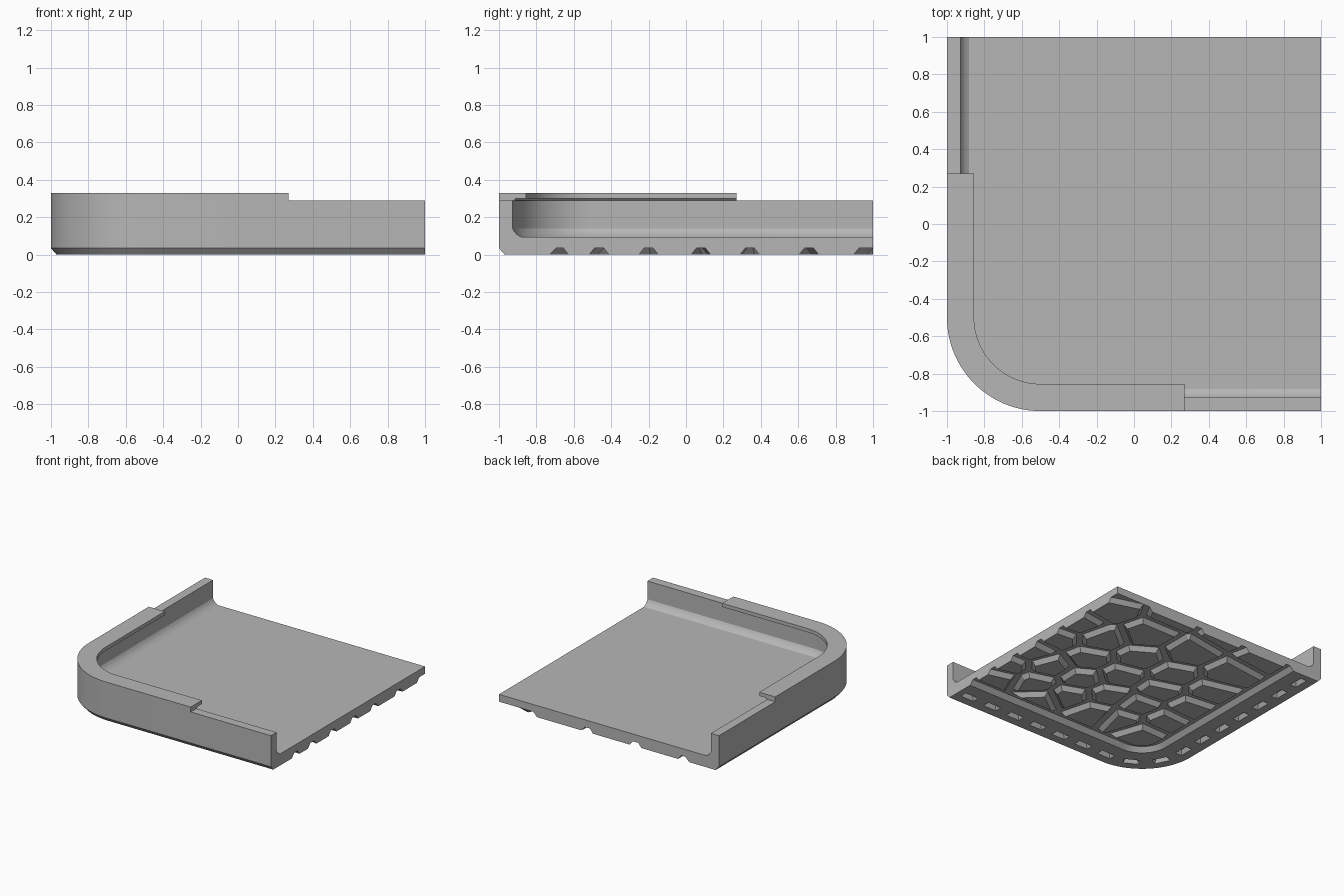
import bpy, bmesh, math
from mathutils import Vector

if "Cube" in bpy.data.objects:
    bpy.data.objects.remove(bpy.data.objects["Cube"])

grey = bpy.data.materials.new("plain_grey")
grey.diffuse_color = (0.47, 0.47, 0.47, 1)
grey.use_nodes = True
grey.node_tree.nodes["Principled BSDF"].inputs["Base Color"].default_value = grey.diffuse_color


def make_object(name, bm):
    bmesh.ops.recalc_face_normals(bm, faces=bm.faces)
    mesh = bpy.data.meshes.new(name)
    bm.to_mesh(mesh)
    bm.free()
    mesh.materials.append(grey)
    obj = bpy.data.objects.new(name, mesh)
    bpy.context.collection.objects.link(obj)
    return obj


def activate(obj):
    bpy.ops.object.select_all(action='DESELECT')
    obj.select_set(True)
    bpy.context.view_layer.objects.active = obj


def edge_path(end):
    """Outer edge from the front's right end, round the corner, to the left's back end."""
    steps = 28
    path = [(Vector((end, -1)), Vector((0, 1)))]
    for i in range(steps + 1):
        a = math.pi / 2 * i / steps
        inward = Vector((math.sin(a), math.cos(a)))
        path.append((Vector((-0.5, -0.5)) - inward * 0.5, inward))
    path.append((Vector((-1, end)), Vector((1, 0))))
    return path


def sweep(bm, path, profile, closed):
    """Profile points are (distance inward from the edge, height)."""
    rings = [[bm.verts.new((*(p + n * u), z)) for u, z in profile] for p, n in path]
    m = len(profile)
    for a, b in zip(rings, rings[1:]):
        for j in range(m if closed else m - 1):
            k = (j + 1) % m
            bm.faces.new((a[j], a[k], b[k], b[j]))
    return rings


# Tray body: wall, floor fillet and underside rim in one sweep, closed by the floor slab
bm = bmesh.new()
profile = [(0.305, 0.035), (0.27, 0), (0.03, 0), (0, 0.035), (0, 0.29), (0.073, 0.29),
           (0.073, 0.14), (0.082, 0.124), (0.096, 0.108), (0.118, 0.095)]
rings = sweep(bm, edge_path(1), profile, False)
top = bm.verts.new((1, 1, 0.095))
bottom = bm.verts.new((1, 1, 0.035))
bm.faces.new([r[-1] for r in rings] + [top])
bm.faces.new([r[0] for r in rings] + [bottom])
for ring in (rings[0], rings[-1]):
    bm.faces.new(ring + [top, bottom])
body = make_object("tray_body", bm)

# Tapered slots cut in the rim underside, evenly spaced along the edge
bm = bmesh.new()
inset, count = 0.13, 16
radius = 0.5 - inset
arc = radius * math.pi / 2
total = 3.0 + arc
for i in range(count):
    s = total * (i + 0.5) / count
    if s < 1.5:
        centre, a = Vector((1 - s, -1 + inset)), 0
    elif s < 1.5 + arc:
        a = (s - 1.5) / radius
        centre = Vector((-0.5 - radius * math.sin(a), -0.5 - radius * math.cos(a)))
    else:
        centre, a = Vector((-1 + inset, -0.5 + s - 1.5 - arc)), math.pi / 2
    inward = Vector((math.sin(a), math.cos(a)))
    along = Vector((-math.cos(a), math.sin(a)))
    corners = []
    for z, half_l, half_w in ((-0.01, 0.068, 0.034), (0.035, 0.04, 0.012)):
        for su, sv in ((1, 1), (1, -1), (-1, -1), (-1, 1)):
            corners.append(bm.verts.new((*(centre + along * su * half_l + inward * sv * half_w), z)))
    bmesh.ops.convex_hull(bm, input=corners)
cutter = make_object("slot_cutter", bm)
cutter.hide_render = True
mod = body.modifiers.new("slots", 'BOOLEAN')
mod.operation = 'DIFFERENCE'
mod.solver = 'EXACT'
mod.object = cutter
activate(body)
bpy.ops.object.modifier_apply(modifier=mod.name)
bpy.data.objects.remove(cutter)

# Lip around the corner, overhanging the inside of the wall
bm = bmesh.new()
lip_profile = [(0, 0.29), (0.08, 0.29), (0.09, 0.30), (0.145, 0.30), (0.145, 0.33), (0, 0.33)]
rings = sweep(bm, edge_path(0.27), lip_profile, True)
bm.faces.new(rings[0])
bm.faces.new(rings[-1])
lip = make_object("corner_lip", bm)


# Underside tread: raised irregular cells separated by sloped grooves
def clip(poly, point, normal):
    """Keep the side of the line the normal points to."""
    out = []
    for p, q in zip(poly, poly[1:] + poly[:1]):
        dp, dq = (p - point).dot(normal), (q - point).dot(normal)
        if dp >= 0:
            out.append(p)
        if dp * dq < 0:
            out.append(p + (q - p) * (dp / (dp - dq)))
    return out


seeds = [Vector(s) for s in (
    (1.0, 1.13), (0.45, 1.06), (-0.05, 1.08), (-0.45, 1.0),
    (0.9, 0.8), (0.45, 0.68), (0.02, 0.68), (-0.4, 0.62),
    (0.95, 0.49), (0.66, 0.42), (0.27, 0.38), (-0.1, 0.35), (-0.47, 0.33),
    (0.93, 0.2), (0.55, 0.12), (0.2, 0.08), (-0.18, 0.1), (-0.5, 0.05),
    (0.95, -0.05), (0.7, -0.15), (0.4, -0.14), (0.08, -0.2), (-0.2, -0.17), (-0.48, -0.22),
    (0.95, -0.35), (0.62, -0.42), (0.3, -0.4), (0.0, -0.48), (-0.24, -0.42), (-0.47, -0.5),
    (0.9, -0.54), (0.45, -0.6))]


def cell(seed, shrink):
    poly = [Vector(p) for p in ((-1, -1), (1, -1), (1, 1), (-1, 1))]
    for i in range(5):
        a = math.pi / 8 * i
        n = Vector((math.sin(a), math.cos(a)))
        poly = clip(poly, Vector((-0.5, -0.5)) - n * (0.18 - shrink), n)
    for other in seeds:
        if other != seed:
            n = (seed - other).normalized()
            poly = clip(poly, (seed + other) / 2 + n * shrink, n)
    return poly


bm = bmesh.new()
for seed in seeds:
    base, tip = cell(seed, 0.024), cell(seed, 0.052)
    if len(base) < 3 or len(tip) < 3:
        continue
    verts = [bm.verts.new((p.x, p.y, 0.035)) for p in base]
    verts += [bm.verts.new((p.x, p.y, 0)) for p in tip]
    bmesh.ops.convex_hull(bm, input=verts)
bmesh.ops.dissolve_limit(bm, angle_limit=0.02, verts=bm.verts, edges=bm.edges)
tread = make_object("tread_cells", bm)

for obj in (body, lip, tread):
    activate(obj)
    bpy.ops.object.shade_smooth_by_angle(angle=math.radians(20))
